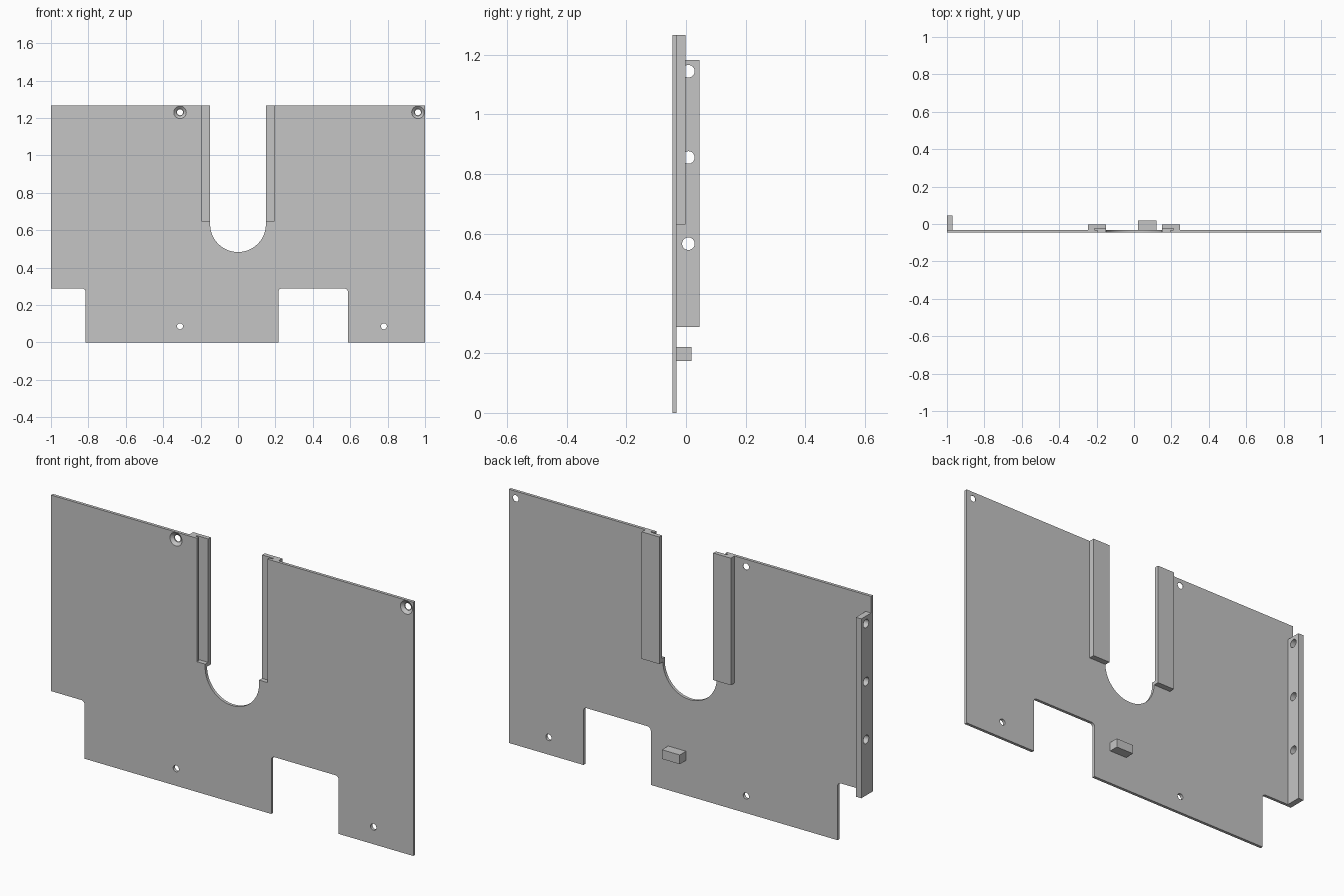
import bpy, bmesh
from math import pi, sin, cos
from mathutils import Matrix, Vector

cube = bpy.data.objects.get("Cube")
if cube:
    bpy.data.objects.remove(cube, do_unlink=True)

GREY = (0.56, 0.56, 0.56, 1)
mat = bpy.data.materials.new("light grey")
mat.use_nodes = True
mat.diffuse_color = GREY
mat.node_tree.nodes["Principled BSDF"].inputs["Base Color"].default_value = GREY

FRONT, BACK, TOP = -0.046, -0.031, 1.266


def finish(name, bm):
    bmesh.ops.recalc_face_normals(bm, faces=bm.faces)
    mesh = bpy.data.meshes.new(name)
    bm.to_mesh(mesh)
    bm.free()
    mesh.materials.append(mat)
    obj = bpy.data.objects.new(name, mesh)
    bpy.context.collection.objects.link(obj)
    return obj


def box(name, x, y, z):
    bm = bmesh.new()
    bmesh.ops.create_cube(bm, size=1)
    for v in bm.verts:
        v.co = [a + (b - a) * (c + 0.5) for (a, b), c in zip((x, y, z), v.co)]
    return finish(name, bm)


def cone(name, centre, axis, r1, r2, depth):
    # r1 is the radius at the start of the axis, r2 at its end
    bm = bmesh.new()
    turn = Vector((0, 0, 1)).rotation_difference(Vector(axis)).to_matrix().to_4x4()
    bmesh.ops.create_cone(bm, cap_ends=True, segments=32, radius1=r1, radius2=r2,
                          depth=depth, matrix=Matrix.Translation(centre) @ turn)
    return finish(name, bm)


def cut(obj, cutters):
    for c in cutters:
        c.hide_render = True
        mod = obj.modifiers.new("cut", "BOOLEAN")
        mod.operation, mod.solver, mod.object = "DIFFERENCE", "EXACT", c
    bpy.context.view_layer.update()
    mesh = bpy.data.meshes.new_from_object(
        obj.evaluated_get(bpy.context.evaluated_depsgraph_get()))
    obj.modifiers.clear()
    obj.data = mesh
    for c in cutters:
        bpy.data.objects.remove(c, do_unlink=True)


def arc(cx, cz, r, start, end, steps):
    angles = [start + (end - start) * i / steps for i in range(steps + 1)]
    return [(cx + r * cos(a), cz + r * sin(a)) for a in angles]


# Main plate: outline with lower notches and a U-shaped slot
NOTCH, R, SLOT, GROOVE = 0.288, 0.018, 0.149, 0.195
outline = [(-1, TOP), (-1, NOTCH)]
outline += arc(-0.815 - R, NOTCH - R, R, pi / 2, 0, 6)
outline += [(-0.815, 0), (0.216, 0)]
outline += arc(0.216 + R, NOTCH - R, R, pi, pi / 2, 6)
outline += arc(0.588 - R, NOTCH - R, R, pi / 2, 0, 6)
outline += [(0.588, 0), (1, 0), (1, TOP), (GROOVE, TOP), (GROOVE, 0.65), (SLOT, 0.65)]
outline += arc(0, 0.632, SLOT, 0, -pi, 40)
outline += [(-SLOT, 0.65), (-GROOVE, 0.65), (-GROOVE, TOP)]
bm = bmesh.new()
face = bm.faces.new([bm.verts.new((x, FRONT, z)) for x, z in outline])
ext = bmesh.ops.extrude_face_region(bm, geom=[face])
for v in ext["geom"]:
    if isinstance(v, bmesh.types.BMVert):
        v.co.y = BACK
plate = finish("main_plate", bm)

# Screw holes, the upper two countersunk from the front
holes = []
for x, z in ((-0.31, 1.23), (0.962, 1.23), (-0.31, 0.086), (0.78, 0.086)):
    holes.append(cone("hole_cutter", (x, -0.04, z), (0, 1, 0), 0.016, 0.016, 0.1))
    if z > 1:
        holes.append(cone("sink_cutter", (x, FRONT + 0.004, z), (0, 1, 0),
                          0.039, 0.019, 0.018))
cut(plate, holes)

# Slide rails behind the slot, each with an undercut groove facing the plate
for side, name in ((-1, "right_slide_rail"), (1, "left_slide_rail")):
    rail = box(name, sorted((side * SLOT, side * 0.246)), (BACK, -0.002), (0.632, TOP))
    groove = box("groove_cutter", sorted((side * 0.1, side * 0.212)),
                 (-0.06, -0.023), (0.65, 1.4))
    cut(rail, [groove])

# Side flange with three cross holes
flange = box("side_flange", (-1, -0.97), (BACK, 0.046), (NOTCH, 1.183))
cut(flange, [cone("hole_cutter", (-0.986, 0.008, z), (1, 0, 0), 0.021, 0.021, 0.1)
             for z in (0.567, 0.856, 1.145)])

# Small stop block on the back
box("stop_block", (0.022, 0.12), (BACK, 0.018), (0.174, 0.22))

# Smooth the round walls while keeping the corners crisp
for obj in bpy.context.collection.objects:
    if obj.type == "MESH" and mat.name in obj.data.materials:
        obj.select_set(True)
        bpy.context.view_layer.objects.active = obj
bpy.ops.object.shade_smooth_by_angle()
